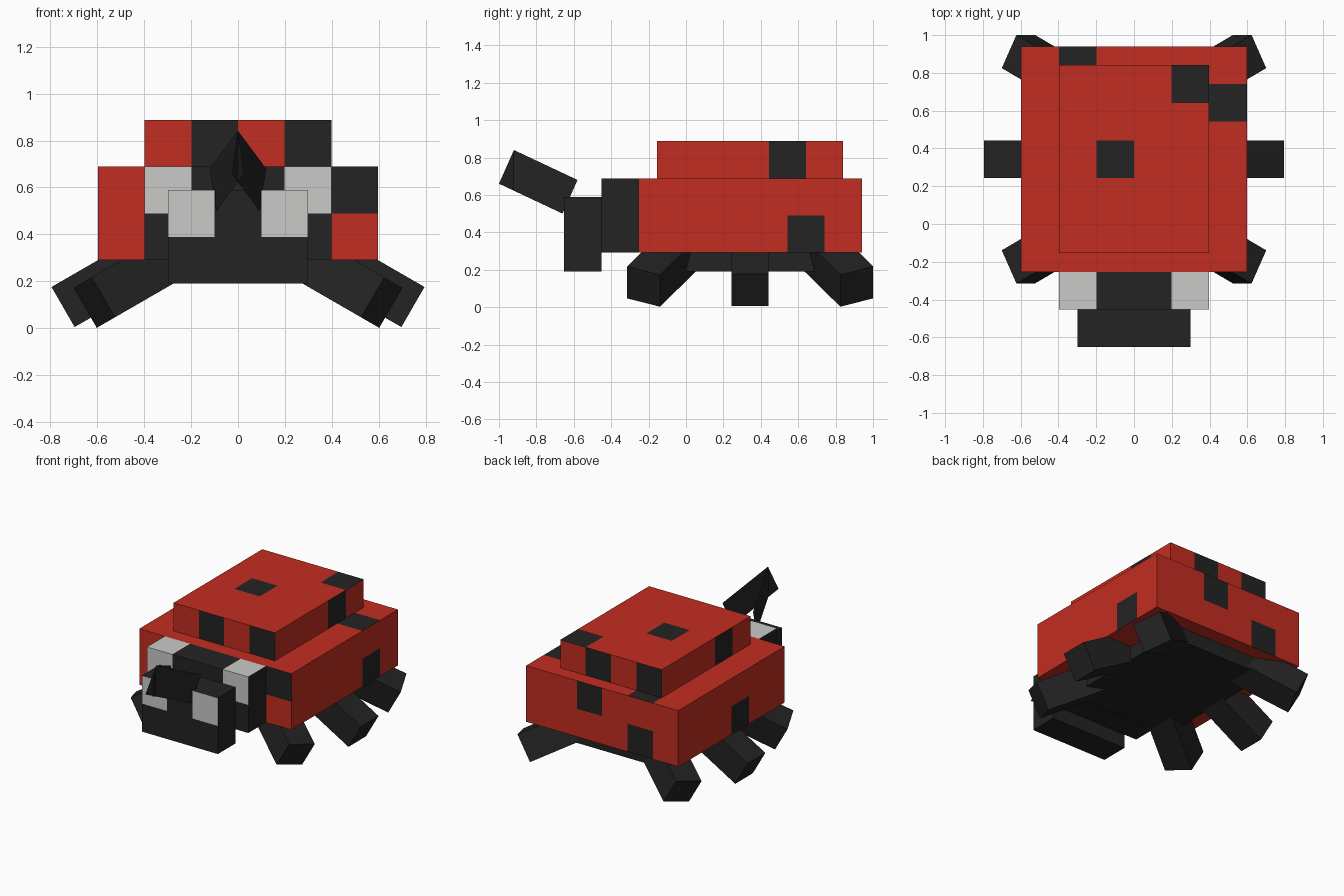
import bpy, bmesh, math
from mathutils import Matrix, Vector

cube = bpy.data.objects.get("Cube")
if cube:
    bpy.data.objects.remove(cube, do_unlink=True)

C = 0.199      # size of one colour cell
MID = 0.343    # middle of the body along y


def material(name, rgb):
    m = bpy.data.materials.new(name)
    m.use_nodes = True
    m.diffuse_color = (*rgb, 1)
    m.node_tree.nodes["Principled BSDF"].inputs["Base Color"].default_value = (*rgb, 1)
    return m


RED = material("shell_red", (0.545, 0.026, 0.015))
BLACK = material("body_black", (0.0168, 0.0168, 0.0168))
GREY = material("marking_grey", (0.59, 0.59, 0.58))


def finish(name, bm, mats):
    me = bpy.data.meshes.new(name)
    bm.to_mesh(me)
    bm.free()
    for m in mats:
        me.materials.append(m)
    ob = bpy.data.objects.new(name, me)
    bpy.context.collection.objects.link(ob)
    return ob


def box(name, lo, hi, mats, spots=(), matrix=None):
    """Box; with spots, it is cut into cells and the cells centred there are recoloured."""
    lo, hi = Vector(lo), Vector(hi)
    bm = bmesh.new()
    bmesh.ops.create_cube(bm, size=1)
    bmesh.ops.scale(bm, vec=hi - lo, verts=bm.verts)
    bmesh.ops.translate(bm, vec=(lo + hi) / 2, verts=bm.verts)
    if spots:
        for axis in range(3):
            normal = Vector([float(i == axis) for i in range(3)])
            for k in range(1, round((hi - lo)[axis] / C)):
                bmesh.ops.bisect_plane(bm, geom=bm.verts[:] + bm.edges[:] + bm.faces[:],
                                       plane_co=lo + normal * C * k, plane_no=normal)
        for f in bm.faces:
            centre = f.calc_center_median()
            if any((centre - Vector(s)).length < 0.04 for s in spots):
                f.material_index = 1
    if matrix:
        bm.transform(matrix)
    return finish(name, bm, mats)


# Heights of the stacked layers
Z0, Z1, Z2, Z3, Z4 = 0.191, 0.291, 0.49, 0.689, 0.888
BACK, FRONT = MID + 3 * C, MID - 3 * C
LOW, HIGH = (Z1 + Z2) / 2, (Z2 + Z3) / 2

# Wide lower shell with spots
box("lower_shell", (-3 * C, FRONT, Z1), (3 * C, BACK, Z3), (RED, BLACK), [
    (0.5, FRONT, HIGH),
    (3 * C, 0.64, LOW), (-3 * C, 0.24, LOW),
    (0.1, BACK, HIGH), (-0.3, BACK, LOW),
    (-0.3, 0.84, Z3), (0.5, 0.64, Z3)])

# Narrow upper shell with spots
UP_F, UP_B, UP_Z = MID - 2.5 * C, MID + 2.5 * C, (Z3 + Z4) / 2
box("upper_shell", (-2 * C, UP_F, Z3), (2 * C, UP_B, Z4), (RED, BLACK), [
    (-0.1, UP_F, UP_Z), (0.3, UP_F, UP_Z),
    (0.1, UP_B, UP_Z), (-0.3, UP_B, UP_Z),
    (2 * C, 0.542, UP_Z), (-2 * C, 0.144, UP_Z),
    (-0.1, MID, Z4), (0.3, 0.741, Z4)])

# Belly
box("belly", (-2 * C, UP_F, Z0), (2 * C, UP_B, Z1), (BLACK,))

# Thorax with grey upper corners, and head with grey eyes
T_F, H_F = FRONT - C, FRONT - 2 * C
box("thorax", (-2 * C, T_F, Z1), (2 * C, FRONT, Z3), (BLACK, GREY),
    [p for s in (-0.3, 0.3) for p in ((s, T_F, HIGH), (s, T_F + C / 2, Z3))])
box("head", (-1.5 * C, H_F, Z0), (1.5 * C, T_F, Z0 + 2 * C), (BLACK, GREY),
    [(s, H_F, Z0 + 1.5 * C) for s in (-C, C)])

# Three pairs of slanted legs: end position and turn about z
LEGS = {"front": ((0.612, MID - 0.57, 0.11), -27),
        "middle": ((0.745, MID, 0.091), 0),
        "back": ((0.612, MID + 0.57, 0.11), 27)}
h = 0.0985
for part, (end, yaw) in LEGS.items():
    for side, sx in (("left", 1), ("right", -1)):
        m = (Matrix.Diagonal((sx, 1, 1, 1)) @ Matrix.Translation(end)
             @ Matrix.Rotation(math.radians(30), 4, 'Y')
             @ Matrix.Rotation(math.radians(yaw), 4, 'Z'))
        leg = box(f"{part}_leg_{side}", (-0.5, -h, -h), (0, h, h), (BLACK,), matrix=m)
        if sx < 0:
            leg.data.flip_normals()

# Flat antennae that lean inwards and cross at the tip
for side, sx in (("left", 1), ("right", -1)):
    bm = bmesh.new()
    corners = [(-0.58, 0.68), (-0.92, 0.84), (-1.0, 0.66), (-0.66, 0.50)]
    bm.faces.new([bm.verts.new((sx * (0.12 + 0.35 * (y + 0.58)), y, z)) for y, z in corners])
    ob = finish(f"antenna_{side}", bm, (BLACK,))
    if sx > 0:
        ob.data.flip_normals()
